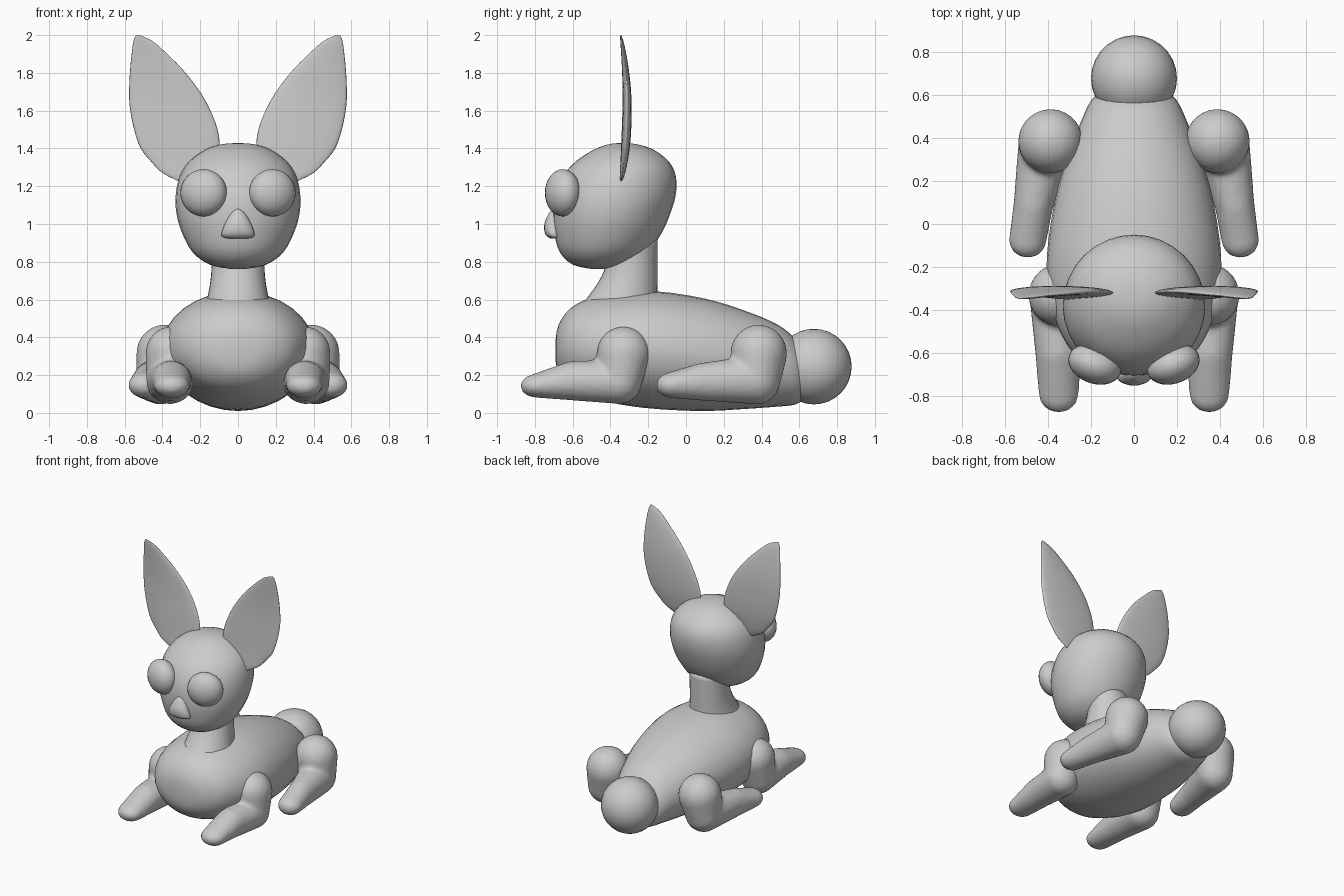
import bpy, bmesh, math
from mathutils import Matrix, Vector

if "Cube" in bpy.data.objects:
    bpy.data.objects.remove(bpy.data.objects["Cube"])


def finish(name, bm, mirror=False, voxel=0):
    bmesh.ops.recalc_face_normals(bm, faces=bm.faces)
    me = bpy.data.meshes.new(name)
    bm.to_mesh(me)
    bm.free()
    for p in me.polygons:
        p.use_smooth = True
    ob = bpy.data.objects.new(name, me)
    bpy.context.collection.objects.link(ob)
    if voxel:
        m = ob.modifiers.new("Blend", 'REMESH')
        m.mode = 'VOXEL'
        m.voxel_size = voxel
        m.use_smooth_shade = True
        s = ob.modifiers.new("Soften", 'SMOOTH')
        s.iterations = 3
    if mirror:
        ob.modifiers.new("Mirror", 'MIRROR').use_clip = False
    return ob


def spline(rows, sub=3):
    """Catmull-Rom through the rows."""
    rows = [Vector(r) for r in rows]
    out = []
    for i in range(len(rows) - 1):
        p0, p1 = rows[max(i - 1, 0)], rows[i]
        p2, p3 = rows[i + 1], rows[min(i + 2, len(rows) - 1)]
        for k in range(sub):
            t = k / sub
            out.append(0.5 * (2 * p1 + (p2 - p0) * t + (2 * p0 - 5 * p1 + 4 * p2 - p3) * t * t
                              + (3 * p1 - p0 - 3 * p2 + p3) * t ** 3))
    return out + [rows[-1]]


def loft(name, axis, rows, mirror=False, n=32):
    """Ellipse rings along an axis; row = (position, x min, x max, other min, other max)."""
    bm = bmesh.new()
    rings = []
    for t, x0, x1, v0, v1 in spline(rows):
        ring = []
        for i in range(n):
            a = 2 * math.pi * i / n
            x = (x0 + x1) / 2 + (x1 - x0) / 2 * math.cos(a)
            v = (v0 + v1) / 2 + (v1 - v0) / 2 * math.sin(a)
            ring.append(bm.verts.new((x, v, t) if axis == 'Z' else (x, t, v)))
        rings.append(ring)
    for a, b in zip(rings, rings[1:]):
        for i in range(n):
            j = (i + 1) % n
            bm.faces.new((a[i], a[j], b[j], b[i]))
    bm.faces.new(rings[0])
    bm.faces.new(rings[-1])
    return finish(name, bm, mirror)


def ball(bm, c, r, rot=0):
    m = Matrix.Translation(c) @ Matrix.Rotation(rot, 4, 'Z') @ Matrix.Diagonal((*r, 1))
    return bmesh.ops.create_uvsphere(bm, u_segments=28, v_segments=16, radius=1, matrix=m)['verts']


def leg(name, joints):
    """Hulls between neighbouring joint balls, blended into one skin."""
    bm = bmesh.new()
    for a, b in zip(joints, joints[1:]):
        part = bmesh.new()
        for j in (a, b):
            ball(part, j[:3], j[3:])
        res = bmesh.ops.convex_hull(part, input=part.verts)
        junk = {e for e in res['geom_interior'] if isinstance(e, bmesh.types.BMVert)}
        bmesh.ops.delete(part, geom=list(junk), context='VERTS')
        tmp = bpy.data.meshes.new("tmp")
        part.to_mesh(tmp)
        part.free()
        bm.from_mesh(tmp)
        bpy.data.meshes.remove(tmp)
    return finish(name, bm, True, 0.016)


# Body: egg lying along y
body = [(-.692, .03, .29, .37), (-.675, .15, .21, .465), (-.61, .27, .135, .555), (-.5, .345, .085, .61),
        (-.35, .395, .045, .635), (-.15, .405, .02, .643), (.1, .37, .01, .605), (.3, .315, .02, .545),
        (.48, .245, .033, .47), (.58, .195, .045, .39), (.64, .12, .09, .29), (.655, .03, .16, .21)]
loft("body", 'Y', [(y, -w, w, lo, hi) for y, w, lo, hi in body])

# Neck
neck = [(.54, .18, -.58, -.14), (.62, .16, -.515, -.15), (.7, .146, -.46, -.15),
        (.78, .14, -.425, -.15), (.92, .14, -.4, -.15)]
loft("neck", 'Z', [(z, -w, w, lo, hi) for z, w, lo, hi in neck])

# Head
head = [(.762, .04, -.5, -.42), (.785, .15, -.6, -.31), (.85, .24, -.668, -.205), (.95, .295, -.697, -.13),
        (1.05, .325, -.705, -.085), (1.15, .33, -.695, -.055), (1.25, .31, -.655, -.053),
        (1.33, .26, -.585, -.09), (1.395, .17, -.485, -.175), (1.422, .085, -.41, -.26), (1.428, .02, -.36, -.32)]
loft("head", 'Z', [(z, -w, w, lo, hi) for z, w, lo, hi in head])

# Nose: small rounded wedge
nose = [(.923, .05, -.715), (.932, .082, -.733), (.955, .086, -.748), (1.0, .07, -.75),
        (1.05, .043, -.73), (1.075, .02, -.712), (1.082, .006, -.7)]
loft("nose", 'Z', [(z, -w, w, f, -.66) for z, w, f in nose], n=20)

# Eyes
bm = bmesh.new()
ball(bm, (.182, -.652, 1.165), (.127, .09, .125), math.radians(20))
finish("eye", bm, True)

# Ears: thin curved leaves; (z, inner x, outer x, centre y, half thickness)
ear = [(1.22, .285, .3, -.345, .004), (1.27, .21, .4, -.336, .014), (1.33, .15, .46, -.328, .019),
       (1.4, .1, .515, -.321, .023), (1.5, .108, .55, -.315, .025), (1.62, .155, .573, -.312, .024),
       (1.72, .215, .576, -.314, .022), (1.82, .295, .571, -.321, .018), (1.91, .385, .562, -.331, .013),
       (1.97, .455, .553, -.34, .008), (2.0, .52, .54, -.345, .003)]
loft("ear", 'Z', [(z, a, b, y - t, y + t) for z, a, b, y, t in ear], mirror=True)

# Front legs, folded forward
leg("front_leg", [(.355, -.33, .315, .135, .142, .142), (.36, -.35, .165, .125, .115, .118),
                  (.352, -.6, .17, .107, .1, .104), (.35, -.79, .143, .093, .087, .062)])

# Hind legs
leg("hind_leg", [(.388, .385, .315, .15, .15, .152), (.41, .375, .175, .128, .125, .13),
                 (.468, .09, .165, .092, .1, .1), (.494, -.075, .147, .087, .083, .068)])

# Tail
bm = bmesh.new()
ball(bm, (0, .677, .245), (.2, .2, .2))
finish("tail", bm)
